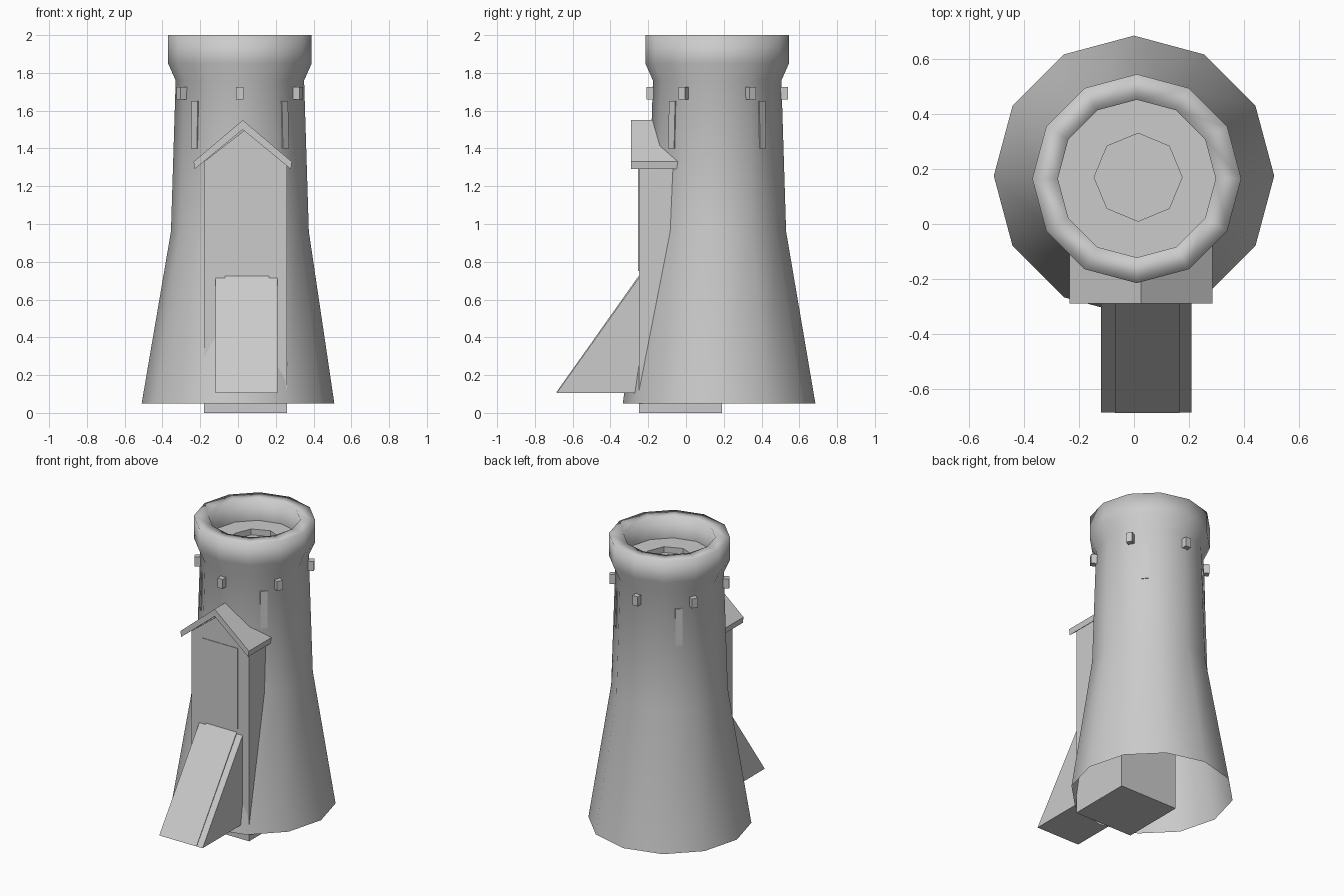
import bpy, bmesh
from math import sin, cos, radians
from mathutils import Matrix, Vector

if "Cube" in bpy.data.objects:
    bpy.data.objects.remove(bpy.data.objects["Cube"])

CX, CY = 0.01, 0.165          # tower axis


def finish(name, bm, smooth=None):
    me = bpy.data.meshes.new(name)
    bm.to_mesh(me)
    bm.free()
    ob = bpy.data.objects.new(name, me)
    bpy.context.collection.objects.link(ob)
    if smooth:
        bpy.ops.object.select_all(action='DESELECT')
        ob.select_set(True)
        bpy.context.view_layer.objects.active = ob
        bpy.ops.object.shade_smooth_by_angle(angle=radians(smooth))
    return ob


def ring(bm, n, r, z, cx=CX, cy=CY):
    return [bm.verts.new((cx + r * cos(radians(360 * i / n)),
                          cy + r * sin(radians(360 * i / n)), z)) for i in range(n)]


def skin(bm, a, b):
    n = len(a)
    for i in range(n):
        j = (i + 1) % n
        bm.faces.new((a[i], a[j], b[j], b[i]))


def prism(name, profile, axis, lo, hi):
    """Extrude a 2D profile along x (profile is y,z) or y (profile is x,z)."""
    bm = bmesh.new()
    at = (lambda p, t: (t, *p)) if axis == 'x' else (lambda p, t: (p[0], t, p[1]))
    a = [bm.verts.new(at(p, lo)) for p in profile]
    b = [bm.verts.new(at(p, hi)) for p in profile]
    skin(bm, a, b)
    bm.faces.new(a)
    bm.faces.new(b)
    bmesh.ops.recalc_face_normals(bm, faces=bm.faces)
    return finish(name, bm)


def wall_block(name, angle, r_bottom, r_top, depth, width, z0, z1):
    """Block set into the tower wall, leaning with it."""
    bm = bmesh.new()
    bmesh.ops.create_cube(bm, size=1)
    rot = Matrix.Rotation(radians(angle), 3, 'Z')
    for v in bm.verts:
        r = (r_top if v.co.z > 0 else r_bottom) - (depth if v.co.x < 0 else 0)
        z = z1 if v.co.z > 0 else z0
        v.co = rot @ Vector((r, v.co.y * width, z)) + Vector((CX, CY, 0))
    return finish(name, bm)


# Tower shell, open underneath, with a flared rim
bm = bmesh.new()
rings = [ring(bm, 12, 0.51, 0.05, 0.0, 0.175)]
for r, z in [(0.365, 0.96), (0.34, 1.76), (0.38, 1.85), (0.38, 2.0), (0.287, 2.0), (0.287, 1.85)]:
    rings.append(ring(bm, 12, r, z))
for a, b in zip(rings, rings[1:]):
    skin(bm, a, b)
finish("tower", bm, 100)

# Top floor with a shallow eight-sided well
bm = bmesh.new()
outer = ring(bm, 12, 0.287, 1.85)
inner = ring(bm, 8, 0.16, 1.85, 0.015, 0.17)
edges = [bm.edges.new((l[i], l[(i + 1) % len(l)])) for l in (outer, inner) for i in range(len(l))]
bmesh.ops.triangle_fill(bm, edges=edges, use_beauty=True, normal=(0, 0, 1))
well = ring(bm, 8, 0.16, 1.81, 0.015, 0.17)
skin(bm, inner, well)
bm.faces.new(well)
finish("top_floor", bm)

# Entrance column with gabled top
prism("entrance_column", [(-0.18, 0), (0.26, 0), (0.26, 1.31), (0.04, 1.50), (-0.18, 1.33)],
      'y', -0.25, 0.19)
prism("entrance_roof", [(-0.235, 1.33), (0.025, 1.55), (0.285, 1.33),
                        (0.28, 1.29), (0.025, 1.50), (-0.23, 1.29)], 'y', -0.29, 0.19)
prism("door_panel", [(-0.095, 0.75), (0.175, 0.75), (0.175, 1.305), (-0.095, 1.305)],
      'y', -0.254, -0.24)

# Ramp with a slightly raised middle strip
prism("ramp", [(-0.685, 0.105), (-0.25, 0.105), (-0.25, 0.715)], 'x', -0.12, 0.21)
prism("ramp_strip", [(-0.688, 0.107), (-0.249, 0.107), (-0.249, 0.727)], 'x', -0.07, 0.165)

# Window slits and small wall blocks around the tower
for i in range(4):
    wall_block(f"window_slit_{i}", 45 + 90 * i, 0.345, 0.338, 0.04, 0.045, 1.40, 1.65)
for i in range(6):
    wall_block(f"wall_block_{i}", 30 + 60 * i, 0.375, 0.375, 0.06, 0.04, 1.66, 1.725)
